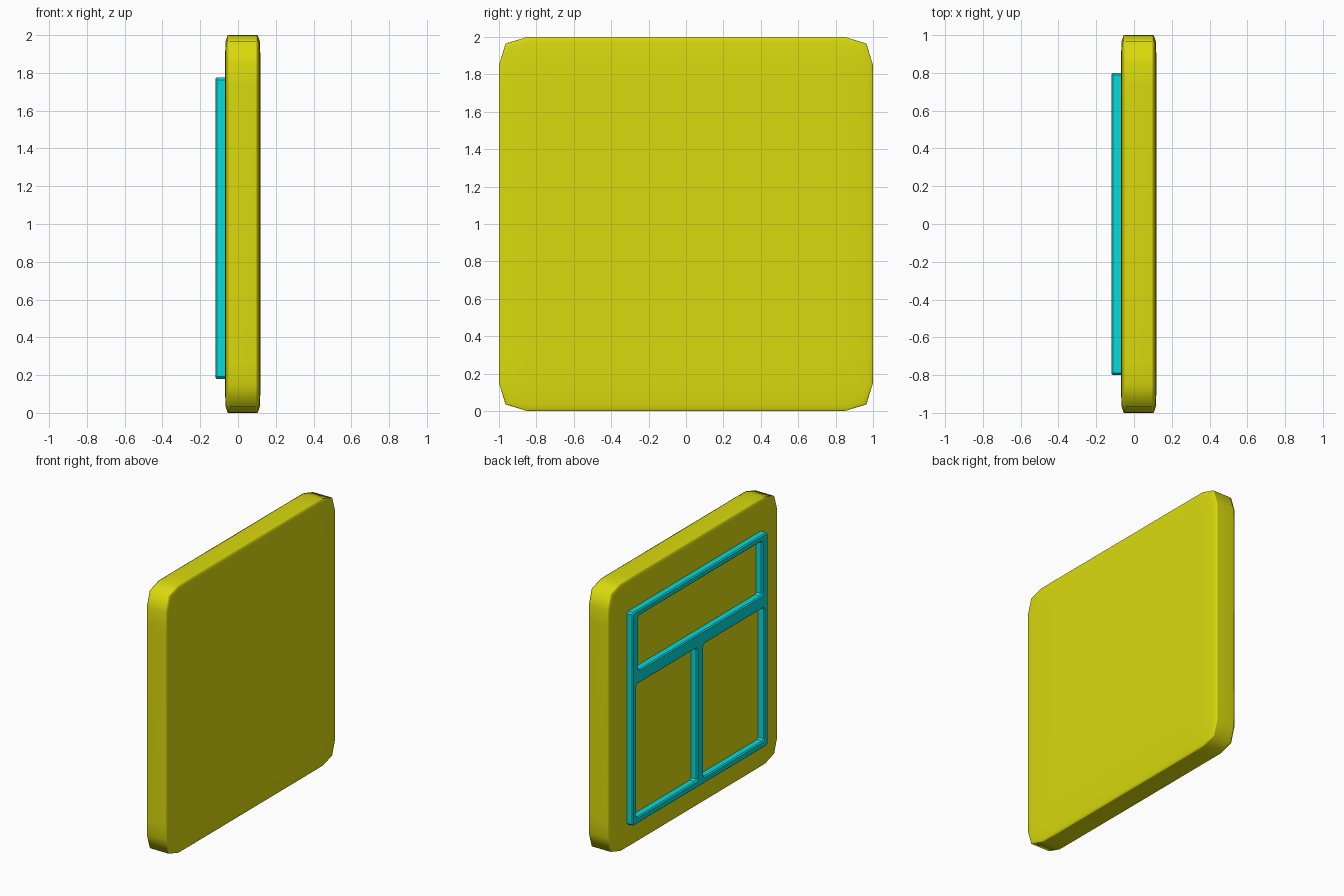
import bpy
from math import radians

default = bpy.data.objects.get("Cube")
if default:
    bpy.data.objects.remove(default, do_unlink=True)


def material(name, color):
    mat = bpy.data.materials.new(name)
    mat.use_nodes = True
    mat.diffuse_color = (*color, 1)
    mat.node_tree.nodes["Principled BSDF"].inputs["Base Color"].default_value = (*color, 1)
    return mat


yellow = material("yellow", (0.7, 0.7, 0.004))
cyan = material("cyan", (0.002, 0.7, 0.7))

# Slab: softly rounded cube, flattened along x
bpy.ops.mesh.primitive_cube_add(size=2, location=(0.025, 0, 1))
slab = bpy.context.object
slab.name = "slab"
slab.scale.x = 0.0945
slab.data.materials.append(yellow)
bevel = slab.modifiers.new("rounding", "BEVEL")
bevel.width = 0.27
bevel.segments = 4
bevel.profile = 0.757
bpy.ops.object.modifier_apply(modifier="rounding")
bpy.ops.object.shade_smooth()

# Raised frame: one outline with three window openings, extruded
EDGE = 0.008
curve = bpy.data.curves.new("window_frame", "CURVE")
curve.dimensions = "2D"
curve.fill_mode = "BOTH"
curve.extrude = 0.035 - EDGE
curve.bevel_depth = EDGE
curve.bevel_resolution = 0
curve.offset = -EDGE


def add_rectangle(left, right, bottom, top, cut=0.012):
    """Closed rectangle outline with small chamfered corners."""
    points = []
    for x, y, dx, dy in ((left, bottom, 1, 1), (right, bottom, -1, 1),
                         (right, top, -1, -1), (left, top, 1, -1)):
        pair = [(x, y + dy * cut), (x + dx * cut, y)]
        points += pair if dx == dy else pair[::-1]
    spline = curve.splines.new("POLY")
    spline.points.add(len(points) - 1)
    for point, (x, y) in zip(spline.points, points):
        point.co = (x, y, 0, 1)
    spline.use_cyclic_u = True
    spline.use_smooth = False


add_rectangle(-0.8, 0.8, 0.18, 1.775)
add_rectangle(-0.73, 0.73, 1.325, 1.73)
for left, right in ((-0.755, -0.04), (0.04, 0.755)):
    add_rectangle(left, right, 0.23, 1.225)

frame = bpy.data.objects.new("window_frame", curve)
bpy.context.collection.objects.link(frame)
frame.location.x = -0.085
frame.rotation_euler = (radians(90), 0, radians(90))
curve.materials.append(cyan)
bpy.ops.object.select_all(action="DESELECT")
frame.select_set(True)
bpy.context.view_layer.objects.active = frame
bpy.ops.object.convert(target="MESH")
bpy.ops.object.shade_flat()
